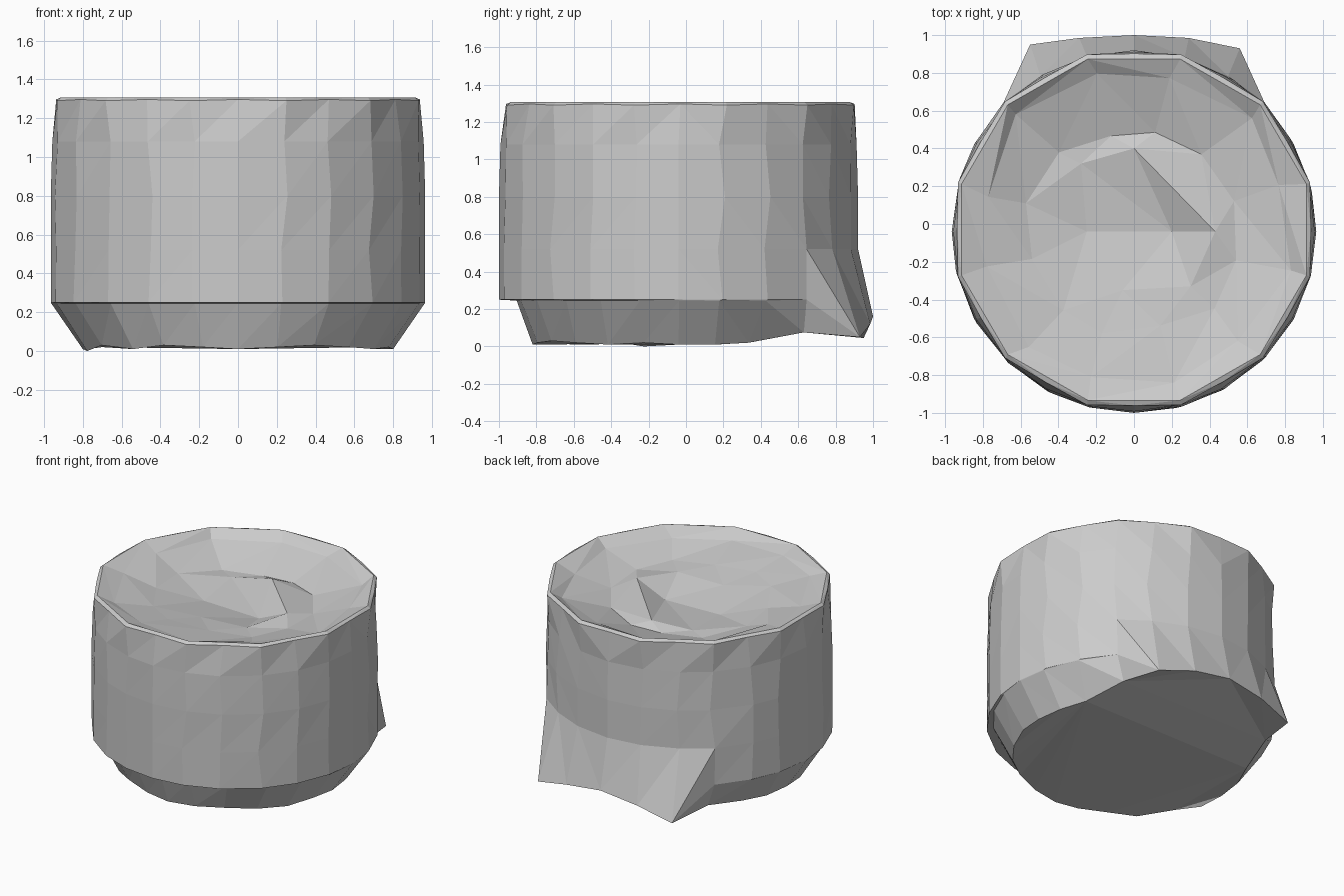
import bpy, bmesh, random
from math import sin, cos, tau
from mathutils import Vector

if "Cube" in bpy.data.objects:
    bpy.data.objects.remove(bpy.data.objects["Cube"])

random.seed(4)
N = 24
CY = -0.04
bm = bmesh.new()
shift = [random.uniform(-0.03, 0.03) for _ in range(N)]


def ring(n, rx, ry, z, jitter=0.0, start=0, cy=CY):
    """Points of a slightly irregular ellipse."""
    pts = []
    for i in range(n):
        a = tau * (i + start) / n
        if jitter and n == N and i % 6:
            a += shift[i] + random.uniform(-jitter, jitter)
        pts.append(Vector((rx * cos(a), cy + ry * sin(a), z)))
    return pts


def add(pts):
    return [bm.verts.new(p) for p in pts]


def bridge(a, b):
    """Join equal rings with triangles, diagonals mirrored at the back."""
    n = len(a)
    for i in range(n):
        j = (i + 1) % n
        if i < n // 4:
            bm.faces.new((a[i], a[j], b[i]))
            bm.faces.new((a[j], b[j], b[i]))
        else:
            bm.faces.new((a[i], a[j], b[j]))
            bm.faces.new((a[i], b[j], b[i]))


def halve(a, b, off=0):
    """Join a ring to one with half as many points."""
    n, m = len(a), len(b)
    for i in range(m):
        k = 2 * i + off
        j = (i + 1) % m
        bm.faces.new((a[k % n], a[(k + 1) % n], b[j], b[i]))
        bm.faces.new((a[(k + 1) % n], a[(k + 2) % n], b[j]))


# Underside, front ledge and drum wall
base = ring(N, 0.80, 0.78, 0.02, 0.02)
for p in base:
    p.z = random.choice((0.0, 0.01, 0.02, 0.03))
inner = ring(N, 0.962, 0.955, 0.245, 0.01)
for p in inner:
    if p.y < 0:
        p.y *= 0.91
lower = ring(N, 0.965, 0.96, 0.25, 0.01)
mid = ring(N, 0.965, 0.96, 0.52, 0.02)
upper = ring(N, 0.965, 0.96, 0.80, 0.03)
high = ring(N, 0.957, 0.952, 1.08, 0.01)
rim = ring(N, 0.965, 0.96, 1.29, cy=-0.03)
for i in range(0, N, 2):
    rim[i] = (rim[i - 1] + rim[(i + 1) % N]) / 2 * 1.005

# Flared flap at the back: arched hem with two low corners
hem = [(0.56, 0.93, 0.05), (0.29, 0.985, 0.12), (0, 1.0, 0.16),
       (-0.29, 0.985, 0.12), (-0.55, 0.95, 0.045)]
for k, h in enumerate(hem):
    base[4 + k] = inner[4 + k] = lower[4 + k] = Vector(h)
for i, s in ((3, 1), (9, -1)):
    mid[i] = Vector((0.69 * s, 0.645, 0.52))
    lower[i] = inner[i] = Vector((0.685 * s, 0.645, 0.25))
    base[i] = Vector((0.62 * s, 0.63, 0.075))

rings = [add(r) for r in (base, inner, lower, mid, upper, high, rim)]
for a, b in zip(rings, rings[1:]):
    bridge(a, b)
bm.faces.new(rings[0])

# Dished, creased top inside a narrow raised lip
lip = add(ring(12, 0.945, 0.935, 1.307, start=0.5, cy=-0.03))
outer = ring(12, 0.83, 0.83, 1.262, start=0.5)
dip = ring(12, 0.56, 0.54, 1.185, start=0.5)
for p in dip:
    p.z -= 0.05 * p.y
for p in outer + dip:
    p += Vector([random.uniform(-0.04, 0.04), random.uniform(-0.04, 0.04),
                 random.uniform(-0.012, 0.012)])
outer, dip = add(outer), add(dip)
halve(rings[-1], lip, 1)
bridge(lip, outer)
bridge(outer, dip)
core = add([(0.43, -0.04, 1.22), (0, 0.40, 1.19), (-0.28, 0.32, 1.16),
            (-0.25, -0.04, 1.13), (-0.06, -0.35, 1.18), (0.30, -0.33, 1.19)])
halve(dip, core)
low = bm.verts.new((0.2, -0.04, 1.12))
for i in range(6):
    bm.faces.new((core[i], core[(i + 1) % 6], low))

bmesh.ops.remove_doubles(bm, verts=bm.verts, dist=0.0005)
bmesh.ops.triangulate(bm, faces=bm.faces)
bmesh.ops.recalc_face_normals(bm, faces=bm.faces)
mesh = bpy.data.meshes.new("drum_stool")
bm.to_mesh(mesh)
bm.free()
bpy.context.collection.objects.link(bpy.data.objects.new("drum_stool", mesh))
